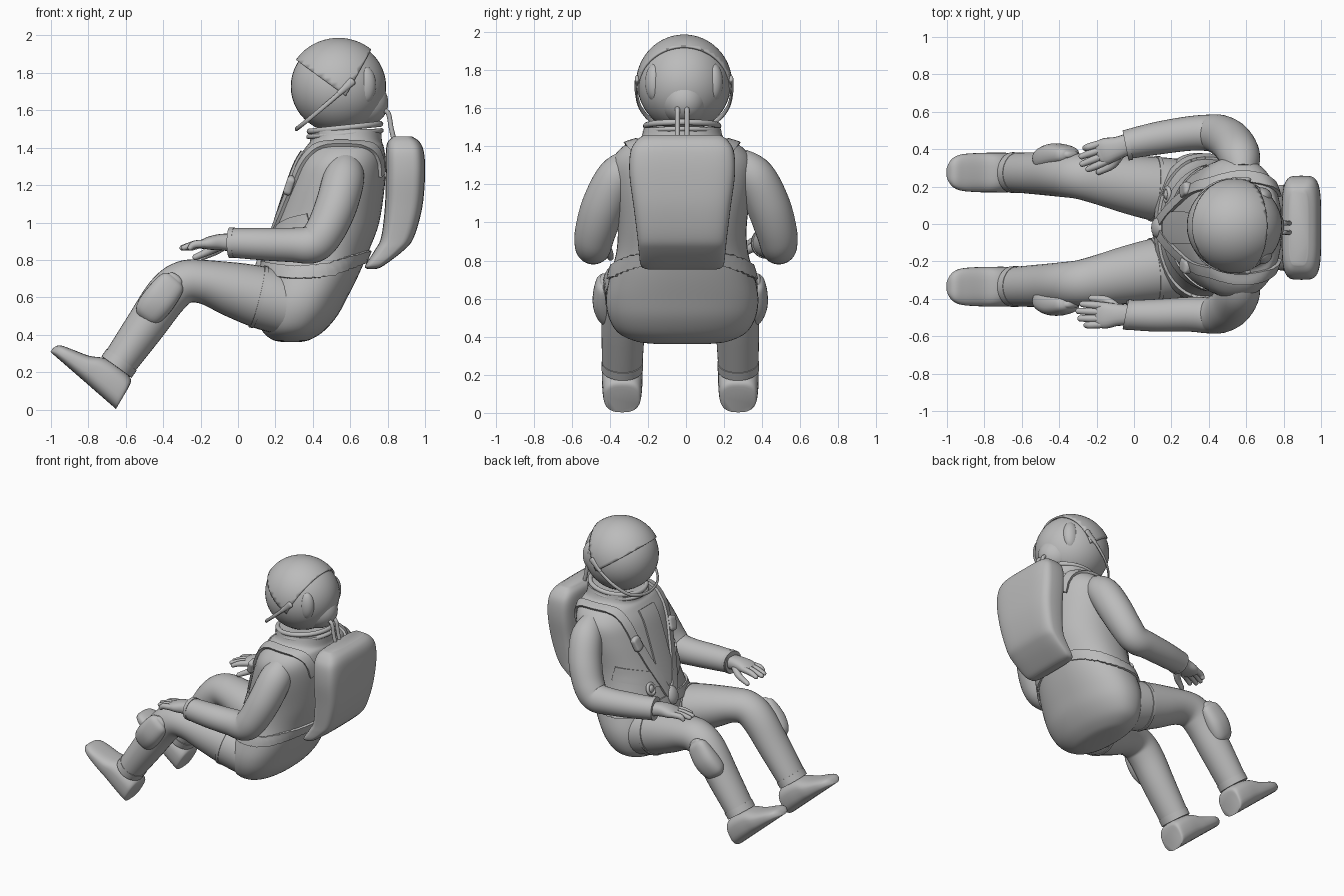
import bpy, bmesh, math
from mathutils import Vector, Matrix
from mathutils.bvhtree import BVHTree

if "Cube" in bpy.data.objects:
    bpy.data.objects.remove(bpy.data.objects["Cube"])

Y0 = -0.02          # body centre line
LEG_Y = -0.03       # centre line between the legs
UP, SIDE = Vector((0, 0, 1)), Vector((0, 1, 0))

suit = bpy.data.materials.new("suit grey")
suit.diffuse_color = (0.5, 0.5, 0.5, 1)
suit.use_nodes = True
suit.node_tree.nodes["Principled BSDF"].inputs["Base Color"].default_value = suit.diffuse_color


def finish(name, bm, angle=40):
    bmesh.ops.recalc_face_normals(bm, faces=bm.faces)
    me = bpy.data.meshes.new(name)
    bm.to_mesh(me)
    bm.free()
    me.materials.append(suit)
    me.shade_smooth()
    me.set_sharp_from_angle(angle=math.radians(angle))
    ob = bpy.data.objects.new(name, me)
    bpy.context.collection.objects.link(ob)
    return ob


def spline(rows, steps):
    """Catmull-Rom through rows of numbers."""
    out = []
    for i in range(len(rows) - 1):
        a, b, c, d = (rows[max(0, min(len(rows) - 1, i + k))] for k in (-1, 0, 1, 2))
        for s in range(steps):
            t = s / steps
            out.append([0.5 * (2 * q + (r - p) * t + (2 * p - 5 * q + 4 * r - w) * t * t
                               + (3 * q - p - 3 * r + w) * t ** 3) for p, q, r, w in zip(a, b, c, d)])
    return out + [list(rows[-1])]


def skin(name, loops, angle=40):
    """Closed skin over equal loops of points."""
    bm = bmesh.new()
    loops = [[bm.verts.new(p) for p in loop] for loop in loops]
    seg = len(loops[0])
    for l0, l1 in zip(loops, loops[1:]):
        for k in range(seg):
            j = (k + 1) % seg
            bm.faces.new((l0[k], l0[j], l1[j], l1[k]))
    bm.faces.new(loops[0])
    bm.faces.new(loops[-1])
    return finish(name, bm, angle)


def loft(name, rings, n=2.0, seg=28):
    """Skin over rings of (centre, half axis A, half axis B), superellipse sections."""
    def point(ring, k):
        co, si = math.cos(2 * math.pi * k / seg), math.sin(2 * math.pi * k / seg)
        return (ring[0] + ring[1] * math.copysign(abs(co) ** (2 / n), co)
                + ring[2] * math.copysign(abs(si) ** (2 / n), si))
    return skin(name, [[point(r, k) for k in range(seg)] for r in rings])


def tube(name, rows, ref=SIDE, steps=6, n=2.0, seg=20, cap=True):
    """Limb along rows of (x, y, z, half width along ref, half depth)."""
    pts = spline(rows, steps)
    rings = []
    for i, p in enumerate(pts):
        q0, q1 = pts[max(i - 1, 0)], pts[min(i + 1, len(pts) - 1)]
        t = (Vector(q1[:3]) - Vector(q0[:3])).normalized()
        b = t.cross(ref).normalized()
        a = b.cross(t).normalized()
        c = Vector(p[:3])
        ring = (c, a * p[3], b * p[4])
        ends = []
        if cap and i in (0, len(pts) - 1):      # rounded ends
            sgn, r = (-1 if i == 0 else 1), min(p[3], p[4])
            for k in (1, 2, 3, 4):
                w = k * math.radians(21)
                ends.append((c + t * sgn * r * math.sin(w), a * p[3] * math.cos(w), b * p[4] * math.cos(w)))
        rings += (ends[::-1] + [ring]) if i == 0 else ([ring] + ends)
    return loft(name, rings, n, seg)


def slab(name, rows, n, steps=5, seg=48):
    """Horizontal slices of (z, x front, x back, half width)."""
    return loft(name, [(Vector(((f + b) / 2, Y0, z)), Vector(((b - f) / 2, 0, 0)), Vector((0, w, 0)))
                       for z, f, b, w in spline(rows, steps)], n, seg)


def ball(name, c, r, tilt=0):
    bm = bmesh.new()
    bmesh.ops.create_uvsphere(bm, u_segments=40, v_segments=24, radius=1)
    m = Matrix.Translation(c) @ Matrix.Rotation(tilt, 4, 'Y') @ Matrix.Diagonal((*r, 1))
    bmesh.ops.transform(bm, matrix=m, verts=bm.verts)
    return finish(name, bm)


def hoop(name, c, r, thick, tilt):
    m = Matrix.Translation(c) @ Matrix.Rotation(tilt, 4, 'Y')
    return loft(name, [(m @ (Vector((math.cos(t), math.sin(t), 0)) * r),
                        m.to_3x3() @ Vector((math.cos(t), math.sin(t), 0)) * thick,
                        m.to_3x3() @ UP * thick) for t in (2 * math.pi * k / 48 for k in range(49))], 2, 10)


# torso with pelvis and collar
torso = slab("torso", [(0.362, 0.23, 0.34, 0.14), (0.375, 0.18, 0.39, 0.24), (0.42, 0.13, 0.46, 0.335),
                       (0.5, 0.105, 0.53, 0.385), (0.6, 0.10, 0.585, 0.40), (0.72, 0.12, 0.645, 0.38),
                       (0.85, 0.155, 0.70, 0.345), (1.0, 0.20, 0.755, 0.34), (1.2, 0.265, 0.785, 0.37),
                       (1.32, 0.31, 0.79, 0.37), (1.40, 0.36, 0.78, 0.31), (1.435, 0.385, 0.77, 0.225),
                       (1.5, 0.385, 0.765, 0.20)], 2.25)
bvh = BVHTree.FromPolygons([v.co for v in torso.data.vertices], [p.vertices for p in torso.data.polygons])


def strap(name, guide, half, thick, steps=8):
    """Band that hugs the torso along roughly placed guide points."""
    hits = [bvh.find_nearest(Vector(p))[:2] for p in spline(guide, steps)]
    loops = []
    for i, (co, no) in enumerate(hits):
        t = (hits[min(i + 1, len(hits) - 1)][0] - hits[max(i - 1, 0)][0]).normalized()
        a = t.cross(no).normalized() * half
        row = [bvh.find_nearest(co + a * k / 3)[:2] for k in range(-3, 4)]
        loops.append([p + m * thick for p, m in row] + [p - m * 0.008 for p, m in row[::-1]])
    return skin(name, loops)


# belt, buckle, chest flap, belly band and chest dial
strap("belt", [(0.40 - 0.45 * math.cos(a), Y0 + 0.55 * math.sin(a), 0.78 + 0.025 * math.cos(a))
               for a in (2 * math.pi * k / 16 for k in range(17))], 0.034, 0.015)
ball("buckle", (0.128, Y0, 0.78), (0.032, 0.055, 0.065), 0.3)
strap("chest_flap", [(0.36, Y0, 1.37), (0.26, Y0, 1.2), (0.19, Y0, 1.0), (0.16, Y0, 0.88)], 0.085, 0.012)
strap("belly_band", [(0.38, Y0 - 0.33, 1.0), (0.2, Y0 - 0.16, 0.94), (0.17, Y0, 0.90),
                     (0.2, Y0 + 0.16, 0.94), (0.38, Y0 + 0.33, 1.0)], 0.05, 0.009)
dial, out = bvh.find_nearest(Vector((0.17, 0.16, 0.88)))[:2]
hoop("chest_dial_rim", dial + out * 0.014, 0.036, 0.012, math.radians(-70))
ball("chest_dial", dial + out * 0.015, (0.018, 0.028, 0.028))

# shoulder harness with clips
for s in (-1, 1):
    strap("harness_strap", [(0.80, Y0 + s * 0.20, 1.25), (0.76, Y0 + s * 0.24, 1.38), (0.58, Y0 + s * 0.28, 1.45),
                            (0.40, Y0 + s * 0.24, 1.40), (0.28, Y0 + s * 0.20, 1.22),
                            (0.19, Y0 + s * 0.11, 0.98), (0.12, Y0 + s * 0.03, 0.80)], 0.03, 0.018)
    clip, out = bvh.find_nearest(Vector((0.27, Y0 + s * 0.205, 1.2)))[:2]
    clip = clip + out * 0.02
    tube("strap_clip", [(clip.x + 0.01, clip.y + s * 0.008, clip.z + 0.03, 0.036, 0.022),
                        (clip.x - 0.01, clip.y - s * 0.008, clip.z - 0.03, 0.036, 0.022)], n=4)

# backpack and air hoses
slab("backpack", [(0.752, 0.69, 0.74, 0.17), (0.77, 0.68, 0.78, 0.215), (0.85, 0.73, 0.885, 0.228),
                  (0.92, 0.765, 0.94, 0.235), (1.08, 0.785, 0.985, 0.255), (1.25, 0.79, 1.0, 0.277),
                  (1.37, 0.79, 0.995, 0.272), (1.43, 0.80, 0.972, 0.24), (1.46, 0.83, 0.93, 0.20)], 4.2)
for y in (-0.045, 0.005):
    tube("air_hose", [(0.78, y, 1.60, 0.013, 0.013), (0.805, y, 1.58, 0.013, 0.013),
                      (0.82, y, 1.5, 0.013, 0.013), (0.84, y, 1.42, 0.013, 0.013)], seg=12)

# helmet with rear ridge, ear covers and neck rings
HX, HY, HZ = 0.537, -0.01, 1.727
ball("helmet", (HX, HY, HZ), (0.255, 0.245, 0.248))
ball("helmet_rear_ridge", (0.65, HY, 1.65), (0.155, 0.13, 0.135), 0.3)
for s in (-1, 1):
    ball("ear_cover", (0.68, HY + s * 0.155, 1.735), (0.058, 0.05, 0.10))
hoop("neck_ring_upper", (0.572, Y0, 1.507), 0.19, 0.016, math.radians(-6))
hoop("neck_ring_lower", (0.572, Y0, 1.475), 0.195, 0.013, math.radians(-5))

# raised visor: part of a larger shell cut by two planes
bm = bmesh.new()
bmesh.ops.create_uvsphere(bm, u_segments=48, v_segments=32, radius=1)
bmesh.ops.transform(bm, verts=bm.verts, matrix=Matrix.Translation((HX, HY, HZ)) @ Matrix.Diagonal((0.272, 0.253, 0.26, 1)))
for p, no in (((0.31, 0, 1.87), (-0.59, 0, -0.81)), ((0.71, 0, 1.92), (0.88, 0, -0.48))):
    bmesh.ops.bisect_plane(bm, geom=bm.verts[:] + bm.edges[:] + bm.faces[:], plane_co=p, plane_no=no, clear_outer=True)
visor = finish("visor", bm)
shell = visor.modifiers.new("thickness", 'SOLIDIFY')
shell.thickness = 0.012
shell.offset = -1

# chin hoop hung from the helmet sides
side = [(0.61, 0.247, 1.75), (0.53, 0.25, 1.68), (0.43, 0.225, 1.595), (0.345, 0.15, 1.525)]
path = [(x, HY - d, z) for x, d, z in side] + [(0.312, HY, 1.50)] + [(x, HY + d, z) for x, d, z in side[::-1]]
tube("chin_hoop", [(*p, 0.012, 0.008) for p in path], ref=UP, seg=12)
for s in (-1, 1):
    tube("hoop_pivot", [(0.61, HY + s * 0.247, 1.755, 0.012, 0.022), (0.54, HY + s * 0.25, 1.69, 0.01, 0.014)], seg=12)

# legs, boots and side pads
for s in (-1, 1):
    def leg(rows):
        return [(x, LEG_Y + s * d, z, a, b) for x, d, z, a, b in rows]
    tube("leg", leg([(0.30, 0.20, 0.55, 0.17, 0.165), (0.14, 0.215, 0.595, 0.172, 0.167), (-0.02, 0.24, 0.64, 0.157, 0.148),
                     (-0.18, 0.268, 0.682, 0.135, 0.118), (-0.29, 0.285, 0.68, 0.122, 0.115), (-0.38, 0.292, 0.61, 0.118, 0.116),
                     (-0.50, 0.30, 0.44, 0.114, 0.107), (-0.645, 0.305, 0.235, 0.105, 0.093)]), seg=32, cap=False)
    tube("thigh_seam", leg([(0.12, 0.218, 0.60, 0.176, 0.17), (0.10, 0.22, 0.605, 0.176, 0.17)]), seg=32, cap=False)
    tube("leg_cuff", leg([(-0.622, 0.304, 0.266, 0.109, 0.099), (-0.65, 0.305, 0.227, 0.109, 0.099)]), seg=32, cap=False)
    tube("side_pad", leg([(-0.335, 0.40, 0.70, 0.022, 0.045), (-0.355, 0.40, 0.675, 0.046, 0.075),
                          (-0.42, 0.395, 0.59, 0.066, 0.088), (-0.475, 0.375, 0.52, 0.06, 0.08),
                          (-0.50, 0.36, 0.488, 0.03, 0.05)]), n=2.5, seg=28)
    heel, U, V = Vector((-0.657, LEG_Y + s * 0.305, 0.007)), Vector((-0.754, 0, 0.656)), Vector((0.5, 0, 0.85))
    loft("boot", [(heel + U * u + V * h / 2, SIDE * w, V * h / 2) for u, h, w in spline(
        [(-0.006, 0.14, 0.08), (0.01, 0.18, 0.098), (0.1, 0.185, 0.106), (0.19, 0.168, 0.106), (0.267, 0.124, 0.105),
         (0.373, 0.086, 0.098), (0.425, 0.066, 0.08), (0.448, 0.045, 0.055), (0.458, 0.02, 0.03)], 5)], 2.8, 32)

# arms, cuffs and gloves (the two forearms turn in differently)
for s, wrist_y, turn in ((-1, 0.487, 0.03), (1, 0.425, 0.36)):
    mid = (0.49 + wrist_y) / 2
    tube("arm", [(0.575, s * 0.27, 1.30, 0.095, 0.085), (0.565, s * 0.36, 1.235, 0.11, 0.11), (0.525, s * 0.432, 1.09, 0.115, 0.112),
                 (0.465, s * 0.475, 0.955, 0.108, 0.106), (0.40, s * 0.487, 0.885, 0.098, 0.102),
                 (0.29, s * 0.483, 0.88, 0.092, 0.092), (0.12, s * mid, 0.885, 0.087, 0.086),
                 (-0.04, s * wrist_y, 0.892, 0.078, 0.078)], seg=32, cap=False)
    tube("sleeve_cuff", [(-0.02, s * wrist_y, 0.892, 0.082, 0.082),
                         (-0.045, s * (wrist_y - 0.005), 0.892, 0.082, 0.082)], seg=28, cap=False)

    def hand(rows):     # rows: reach, offset away from the body, height
        return [(-0.04 - r * math.cos(turn) - o * math.sin(turn),
                 s * (wrist_y - r * math.sin(turn) + o * math.cos(turn)), z, a, b) for r, o, z, a, b in rows]
    tube("glove", hand([(-0.02, 0, 0.892, 0.055, 0.048), (0.05, 0, 0.895, 0.06, 0.044),
                        (0.11, 0.005, 0.89, 0.07, 0.036), (0.145, 0.005, 0.885, 0.066, 0.026)]), n=2.4)
    for o, reach in ((-0.045, 0.25), (-0.012, 0.27), (0.022, 0.26), (0.053, 0.225)):
        tube("finger", hand([(0.12, o, 0.888, 0.02, 0.022), (0.19, o * 1.1, 0.882, 0.02, 0.02),
                             (reach - 0.012, o * 1.15, 0.865, 0.016, 0.015)]), seg=12)
    tube("thumb", hand([(0.05, -0.035, 0.88, 0.026, 0.026), (0.11, -0.075, 0.85, 0.023, 0.022),
                        (0.19, -0.085, 0.815, 0.016, 0.016)]), seg=12)
